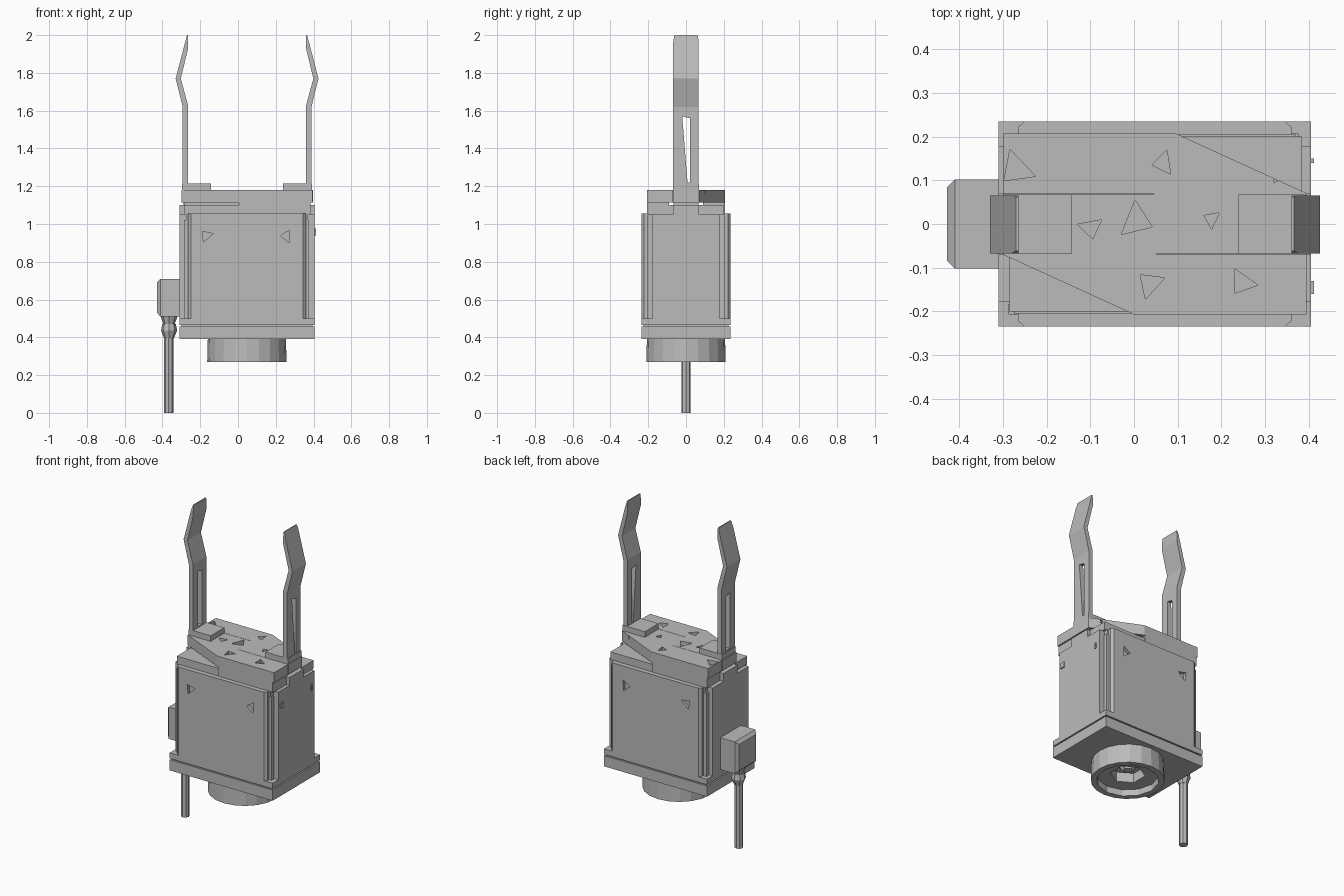
import bpy, bmesh, math
from mathutils import Matrix

cube = bpy.data.objects.get("Cube")
if cube:
    bpy.data.objects.remove(cube, do_unlink=True)

grey = bpy.data.materials.new("machined grey")
grey.use_nodes = True
tone = (0.5, 0.5, 0.5, 1)
grey.diffuse_color = tone
grey.node_tree.nodes["Principled BSDF"].inputs["Base Color"].default_value = tone


def finish(name, bm):
    bmesh.ops.recalc_face_normals(bm, faces=bm.faces)
    mesh = bpy.data.meshes.new(name)
    bm.to_mesh(mesh)
    bm.free()
    mesh.materials.append(grey)
    ob = bpy.data.objects.new(name, mesh)
    bpy.context.collection.objects.link(ob)
    return ob


def prism(name, outline, lo, hi, axis="z"):
    """Extrude a 2D outline along z (outline in xy), y (xz) or x (yz)."""
    place = {"z": lambda a, b, c: (a, b, c), "y": lambda a, b, c: (a, c, b),
             "x": lambda a, b, c: (c, a, b)}[axis]
    bm = bmesh.new()
    ends = [[bm.verts.new(place(a, b, h)) for a, b in outline] for h in (lo, hi)]
    n = len(outline)
    for ring in ends:
        bm.faces.new(ring)
    for i in range(n):
        j = (i + 1) % n
        bm.faces.new((ends[0][i], ends[0][j], ends[1][j], ends[1][i]))
    return finish(name, bm)


def box(name, x, y, z):
    return prism(name, [(x[0], y[0]), (x[1], y[0]), (x[1], y[1]), (x[0], y[1])], *z)


def cone(name, x, y, z, r1, r2, sides):
    bm = bmesh.new()
    bmesh.ops.create_cone(bm, cap_ends=True, segments=sides, radius1=r1, radius2=r2,
                          depth=z[1] - z[0], matrix=Matrix.Translation((x, y, sum(z) / 2)))
    return finish(name, bm)


def cut(ob, cutter):
    cutter.hide_render = True
    mod = ob.modifiers.new("cut", "BOOLEAN")
    mod.operation, mod.solver, mod.object = "DIFFERENCE", "EXACT", cutter
    bpy.context.view_layer.objects.active = ob
    bpy.ops.object.modifier_apply(modifier=mod.name)
    bpy.data.objects.remove(cutter, do_unlink=True)


def dent(a, b, size, turn):
    """Three-cornered outline of a screw recess."""
    return [(a + size * math.cos(turn + t), b + size * math.sin(turn + t))
            for t in (0, 1.9, 3.8)]


# Base plate with a fine groove under its upper lip
box("base_plate", (-0.31, 0.405), (-0.235, 0.235), (0.39, 0.457))
box("base_groove", (-0.3, 0.395), (-0.225, 0.225), (0.457, 0.465))
box("base_lip", (-0.31, 0.405), (-0.235, 0.235), (0.465, 0.5))

# Body core and the four wall panels around it, leaving notched corners
box("body_core", (-0.275, 0.37), (-0.205, 0.205), (0.45, 1.05))
box("body_lid", (-0.285, 0.385), (-0.2, 0.2), (1.05, 1.1))
for side, s in (("front", -1), ("back", 1)):
    panel = prism(side + "_panel", [(-0.265, 0.205 * s), (-0.265, 0.222 * s), (-0.25, 0.235 * s),
                                    (0.345, 0.235 * s), (0.36, 0.222 * s), (0.36, 0.205 * s)],
                  0.5, 1.055)
    for x, turn in ((-0.165, 0.4), (0.26, 1.2)):
        cut(panel, prism("screw_cutter", dent(x, 0.935, 0.035, turn), 0.217 * s, 0.26 * s, "y"))
for side, x in (("right", (-0.31, -0.27)), ("left", (0.365, 0.405))):
    box(side + "_side_panel", x, (-0.178, 0.178), (0.5, 1.05))
    box(side + "_rail_end", x, (-0.07, 0.07), (1.05, 1.1))
for x in (-0.275, 0.365):
    for y in (-0.195, 0.195):
        box("corner_post", (x - 0.012, x + 0.012), (y - 0.012, y + 0.012), (0.5, 1.02))
box("sensor_stud", (0.405, 0.412), (-0.16, -0.13), (0.94, 0.975))
box("sensor_stud_back", (0.405, 0.412), (0.14, 0.15), (0.94, 0.975))

# Two interlocking jaw carriages; the second is the first turned half round
CX = 0.048
jaw = [(-0.3, -0.07), (0.0, -0.207), (0.395, -0.207), (0.395, -0.069),
       (0.05, -0.069), (0.05, 0.067), (-0.3, 0.067)]
screws = {"right": [(0.04, -0.14, 0.035, 0.5), (0.25, -0.13, 0.035, 2.2),
                    (-0.1, -0.005, 0.03, 3.0), (0.0, 0.01, 0.045, 4.0)],
          "left": [(0.07, 0.14, 0.03, 1.4), (0.18, 0.01, 0.022, 0.8),
                   (-0.265, 0.13, 0.045, 2.0), (0.33, 0.105, 0.015, 0.2)]}
for side, s in (("right", 1), ("left", -1)):
    outline = [(CX + s * (x - CX), s * y) for x, y in jaw]
    carriage = prism(side + "_jaw_carriage", outline, 1.115, 1.18)
    for spot in screws[side]:
        cut(carriage, prism("screw_cutter", dent(*spot), 1.155, 1.2))
    # skirt of the carriage that hangs over the body edge
    ends = sorted((CX + s * (0.005 - CX), CX + s * (0.385 - CX)))
    ys = sorted((-0.207 * s, -0.09 * s))
    box(side + "_jaw_skirt", ends, ys, (1.055, 1.115))
    box(side + "_jaw_slide", sorted((CX - s * 0.33, CX + s * 0.3)), (-0.066, 0.066), (1.1, 1.117))

    # Foot and bent finger with a slot
    foot = sorted((CX - s * 0.345, CX - s * 0.19))
    box(side + "_finger_foot", foot, (-0.068, 0.068), (1.18, 1.215))
    bent = [(-0.293, 1.18), (-0.293, 1.62), (-0.33, 1.77), (-0.27, 2.0), (-0.264, 2.0),
            (-0.264, 1.93), (-0.303, 1.77), (-0.265, 1.63), (-0.265, 1.18)]
    finger = prism(side + "_finger", [(CX + s * (x - CX), z) for x, z in bent],
                   -0.068, 0.065, "y")
    low = 0.018 if s > 0 else 0.006
    slot = [(-0.02, 1.57), (0.02, 1.56), (0.02, 1.22), (0.02 - 2 * low, 1.22)]
    cut(finger, prism("slot_cutter", slot, *sorted((CX - s * 0.4, CX - s * 0.28)), "x"))
    for e in (-1, 1):
        tip = [(e * 0.06, 2.01), (e * 0.08, 2.01), (e * 0.08, 1.88)]
        cut(finger, prism("tip_cutter", tip, *sorted((CX - s * 0.4, CX - s * 0.28)), "x"))

# Round mounting spigot with a stepped bore
spigot = cone("mounting_spigot", 0.047, 0, (0.27, 0.392), 0.21, 0.207, 20)
cut(spigot, cone("bore_cutter", 0.047, 0, (0.25, 0.31), 0.178, 0.178, 12))
cut(spigot, cone("hub_cutter", 0.047, 0, (0.25, 0.37), 0.1, 0.1, 6))
cone("bore_hub", 0.047, 0, (0.335, 0.38), 0.03, 0.06, 5)

# Cable outlet box with bevelled outer corners, gland and cable
outlet = box("cable_box", (-0.428, -0.305), (-0.102, 0.102), (0.51, 0.71))
bm = bmesh.new()
bm.from_mesh(outlet.data)
rim = [e for e in bm.edges if all(v.co.x < -0.4 for v in e.verts)]
bmesh.ops.bevel(bm, geom=rim, offset=0.018, segments=1, affect="EDGES")
bm.to_mesh(outlet.data)
bm.free()
cone("cable_gland_top", -0.365, 0, (0.47, 0.512), 0.03, 0.045, 8)
cone("cable_gland_ring", -0.365, 0, (0.435, 0.47), 0.043, 0.036, 8)
cone("cable_gland_tip", -0.365, 0, (0.395, 0.435), 0.026, 0.042, 8)
cone("cable", -0.367, 0, (0.0, 0.4), 0.025, 0.025, 8)
